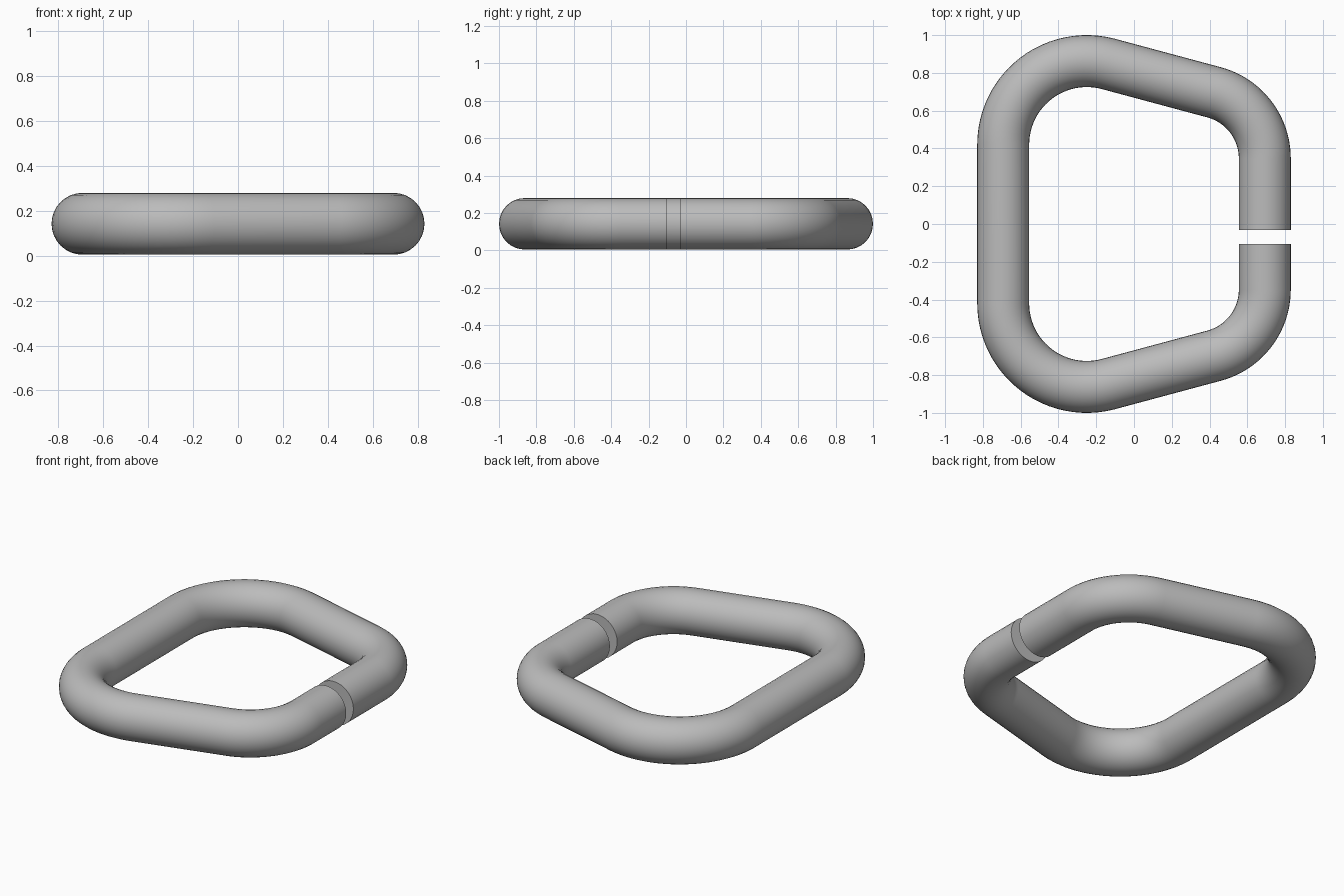
import bpy
from math import cos, sin, radians

if "Cube" in bpy.data.objects:
    bpy.data.objects.remove(bpy.data.objects["Cube"], do_unlink=True)

TUBE = 0.1375     # tube radius
HEIGHT = 0.142    # centre line height
SIDE = 0.6925     # x of the straight sides
STEPS = 24

grey = bpy.data.materials.new("plain grey")
grey.use_nodes = True
colour = (0.5, 0.5, 0.5, 1)
grey.diffuse_color = colour
grey.node_tree.nodes["Principled BSDF"].inputs["Base Color"].default_value = colour


def arc(cx, cy, radius, start, end):
    """Points along a bend, angles in degrees."""
    angles = [radians(start + (end - start) * i / STEPS) for i in range(STEPS + 1)]
    return [(cx + radius * cos(a), cy + radius * sin(a)) for a in angles]


# Centre line: tight bend, sloping bar, wide bend, then mirrored to the front
back = arc(0.33, 0.347, 0.3625, 0, 75) + arc(-0.25, 0.42, 0.4425, 75, 180)
front = [(x, -y) for x, y in reversed(back)]
path = [(SIDE, -0.033)] + back + front + [(SIDE, -0.105)]

# Round bar swept along the open ring, with flat ends at the gap
curve = bpy.data.curves.new("open_ring", "CURVE")
curve.dimensions = "3D"
curve.bevel_depth = TUBE
curve.bevel_resolution = 14
curve.use_fill_caps = True
spline = curve.splines.new("POLY")
spline.points.add(len(path) - 1)
for point, (x, y) in zip(spline.points, path):
    point.co = (x, y, HEIGHT, 1)
ring = bpy.data.objects.new("open_ring", curve)
bpy.context.collection.objects.link(ring)
curve.materials.append(grey)

# Turn the sweep into a smooth mesh with sharp end rims
bpy.ops.object.select_all(action="DESELECT")
ring.select_set(True)
bpy.context.view_layer.objects.active = ring
bpy.ops.object.convert(target="MESH")
bpy.ops.object.mode_set(mode="EDIT")
bpy.ops.mesh.select_all(action="SELECT")
bpy.ops.mesh.remove_doubles(threshold=0.0001)
bpy.ops.mesh.normals_make_consistent(inside=False)
bpy.ops.object.mode_set(mode="OBJECT")
bpy.ops.object.shade_smooth_by_angle(angle=radians(35))
